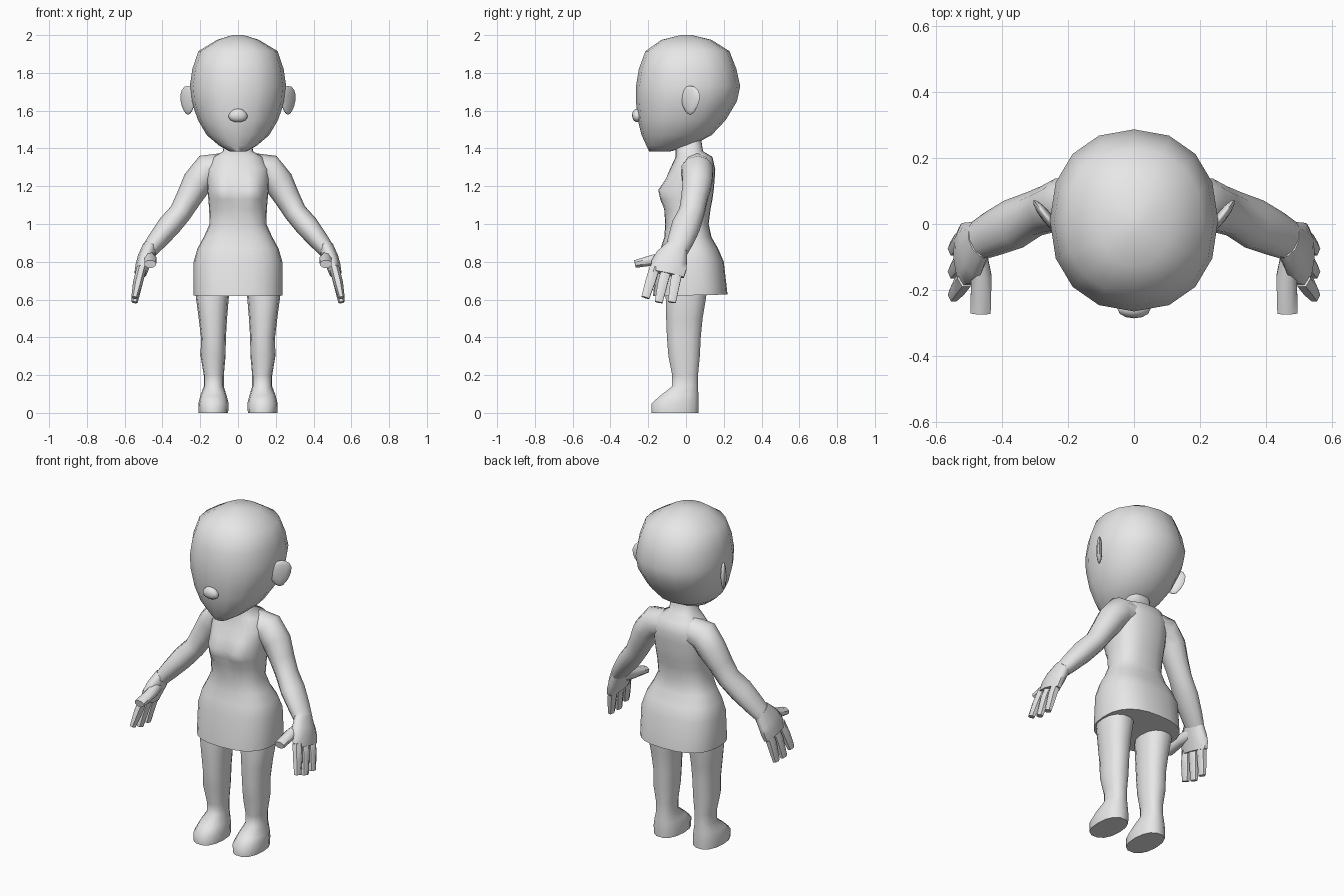
import bpy, bmesh, math
from mathutils import Vector, Matrix

if "Cube" in bpy.data.objects:
    bpy.data.objects.remove(bpy.data.objects["Cube"])

skin = bpy.data.materials.new("plain grey")
skin.diffuse_color = (0.8, 0.8, 0.8, 1)
skin.use_nodes = True
skin.node_tree.nodes["Principled BSDF"].inputs["Base Color"].default_value = skin.diffuse_color


def finish(bm, name, mirror=False, angle=60):
    bmesh.ops.recalc_face_normals(bm, faces=bm.faces)
    me = bpy.data.meshes.new(name)
    bm.to_mesh(me)
    bm.free()
    me.materials.append(skin)
    ob = bpy.data.objects.new(name, me)
    bpy.context.collection.objects.link(ob)
    bpy.ops.object.select_all(action='DESELECT')
    ob.select_set(True)
    bpy.context.view_layer.objects.active = ob
    bpy.ops.object.shade_smooth_by_angle(angle=math.radians(angle))
    if mirror:
        ob.modifiers.new("mirror", 'MIRROR').use_mirror_merge = False
    return ob


def loft(rings):
    """Skin a list of point rings and cap both ends."""
    bm = bmesh.new()
    vs = [[bm.verts.new(p) for p in r] for r in rings]
    n = len(vs[0])
    for a, b in zip(vs, vs[1:]):
        for i in range(n):
            j = (i + 1) % n
            bm.faces.new((a[i], a[j], b[j], b[i]))
    bm.faces.new(vs[0])
    bm.faces.new(vs[-1])
    return bm


def level_ring(z, hw, yf, yb, cx=0, n=16, e=2.2):
    """Horizontal rounded ring given half width, front y and back y."""
    pts = []
    for i in range(n):
        t = 2 * math.pi * i / n
        c, s = math.cos(t), math.sin(t)
        x = math.copysign(abs(c) ** (2 / e), c)
        y = math.copysign(abs(s) ** (2 / e), s)
        pts.append(Vector((cx + hw * x, (yf + yb) / 2 + (yb - yf) / 2 * y, z)))
    return pts


def tube(path, ref, n=10):
    """Limb along (x, y, z, radius along ref, other radius) stations."""
    ps = [Vector(p[:3]) for p in path]
    rings = []
    for k, p in enumerate(path):
        t = (ps[min(k + 1, len(ps) - 1)] - ps[max(k - 1, 0)]).normalized()
        a = Vector(ref)
        a = (a - t * a.dot(t)).normalized()
        b = t.cross(a)
        rings.append([ps[k] + a * p[3] * math.cos(q) + b * p[4] * math.sin(q)
                      for q in (2 * math.pi * (i + 0.5) / n for i in range(n))])
    return loft(rings)


# Head with a narrow chin set forward
head = [(2.0, .03, -.03, .03), (1.975, .11, -.13, .135), (1.915, .21, -.215, .23),
        (1.82, .242, -.25, .267), (1.73, .255, -.265, .287), (1.65, .247, -.265, .27),
        (1.55, .212, -.255, .21), (1.47, .165, -.235, .135), (1.415, .1, -.21, .03),
        (1.385, .045, -.195, -.08)]
finish(loft([level_ring(*r) for r in head]), "head")

# Neck, torso and skirt in one skin
torso = [(1.45, .07, -.05, .08), (1.385, .08, -.055, .09), (1.355, .13, -.055, .14),
         (1.29, .165, -.085, .155), (1.24, .165, -.1, .152), (1.18, .162, -.115, .147),
         (1.13, .157, -.117, .14), (1.08, .153, -.115, .13), (1.0, .15, -.11, .12),
         (.93, .182, -.115, .135), (.87, .215, -.135, .17), (.8, .235, -.155, .2),
         (.62, .235, -.175, .22)]
rings = [level_ring(*r, n=24, e=2.5) for r in torso]
for v in (v for r in rings for v in r):
    if v.y < 0:  # bust
        v.y -= .045 * math.exp(-((abs(v.x) - .08) / .055) ** 2 - ((v.z - 1.17) / .06) ** 2)
    if v.z < .7:  # hem rises slightly at the back
        v.z += .02 * (v.y + .1)
finish(loft(rings), "torso_and_skirt")

# Legs with feet
leg = [(0, .078, -.185, .068, .13), (.05, .08, -.185, .07, .13), (.09, .07, -.14, .068, .13),
       (.14, .053, -.075, .065, .128), (.2, .053, -.075, .065, .128), (.3, .066, -.095, .075, .132),
       (.4, .066, -.103, .08, .13), (.5, .075, -.107, .09, .133), (.62, .088, -.11, .11, .136),
       (.75, .088, -.1, .12, .13)]
finish(loft([level_ring(*r, n=14, e=2.3) for r in leg]), "leg", True)

# Arms hang down and out
arm = [(.06, .06, 1.3, .075, .078), (.165, .06, 1.285, .088, .085), (.215, .06, 1.22, .082, .08),
       (.26, .045, 1.14, .073, .068), (.305, .03, 1.06, .07, .06), (.365, .0, .99, .078, .062),
       (.43, -.03, .91, .07, .052), (.47, -.05, .86, .062, .043)]
finish(tube(arm, (0, 1, 0)), "arm", True)

# Palm, three fingers and a forward thumb
palm = [(.465, -.045, .88, .06, .04), (.49, -.075, .82, .09, .042), (.505, -.09, .78, .1, .038),
        (.517, -.1, .735, .095, .032)]
finish(tube(palm, (0, 1, 0)), "palm", True)
for label, y0, y1, z1 in (("index", -.165, -.215, .61), ("middle", -.1, -.145, .585),
                          ("outer", -.04, -.075, .585)):
    finger = [(.51, y0, .77, .03, .026), (.53, (y0 + y1) / 2, .69, .03, .026),
              (.548, y1, z1, .024, .017)]
    finish(tube(finger, (0, 1, 0), 6), label + "_finger", True, 50)
thumb = [(.478, -.07, .83, .03, .04), (.463, -.16, .812, .034, .032), (.465, -.27, .788, .033, .022)]
finish(tube(thumb, (1, 0, 0), 8), "thumb", True, 50)


def ball(name, loc, scale, turn=0, mirror=False, taper=0):
    bm = bmesh.new()
    bmesh.ops.create_uvsphere(bm, u_segments=12, v_segments=8, radius=1)
    for v in bm.verts:
        k = 1 + taper * v.co.z
        v.co = Vector((v.co.x * scale[0] * k, v.co.y * scale[1], v.co.z * scale[2]))
    bm.transform(Matrix.Translation(loc) @ Matrix.Rotation(turn, 4, 'Z'))
    return finish(bm, name, mirror)


# Ears are thin plates swept back, the nose is a small flat knob
ball("ear", (.265, .022, 1.655), (.062, .016, .077), math.radians(52), True, .3)
ball("nose", (0, -.258, 1.575), (.05, .028, .036), taper=-.15)
